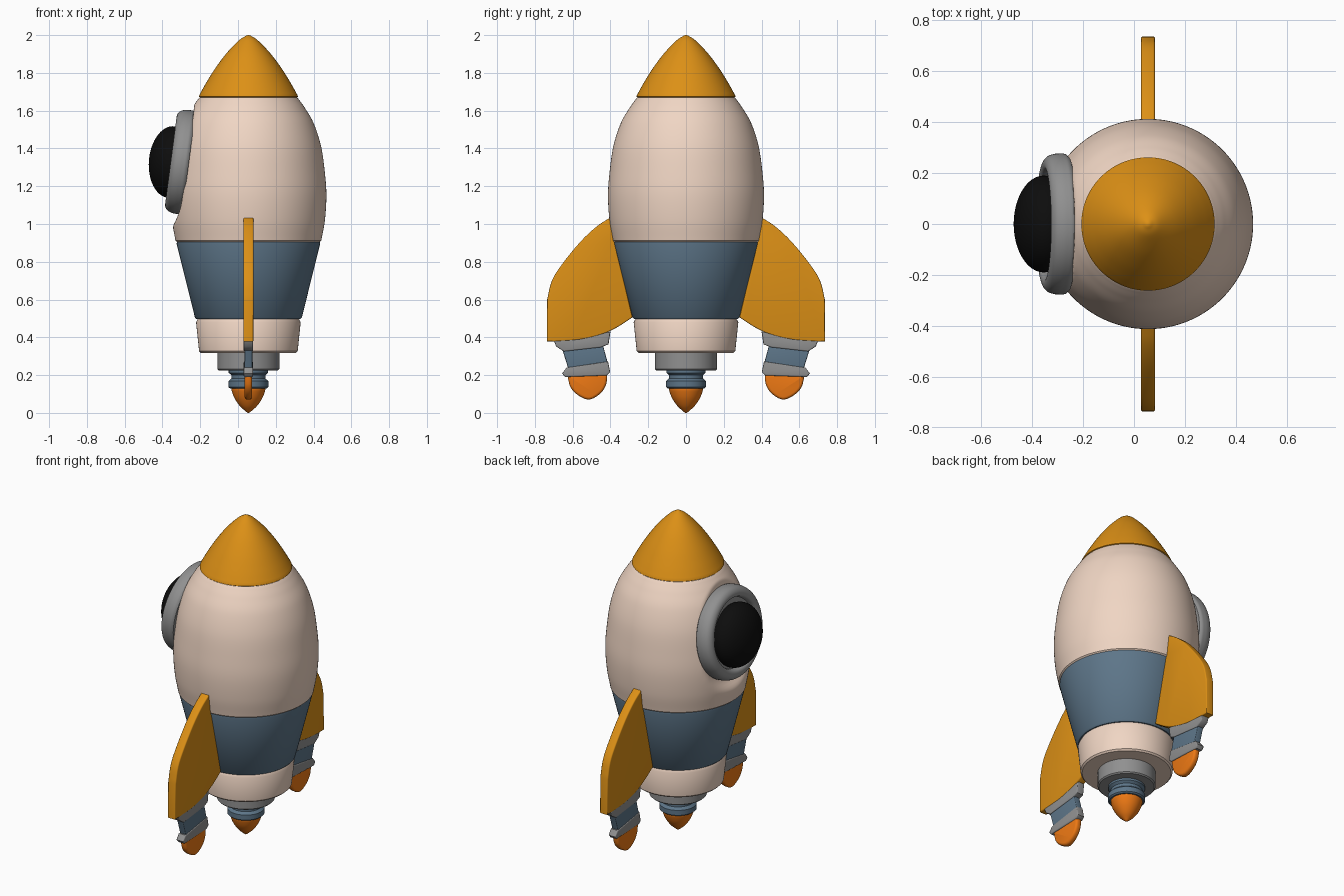
import bpy, bmesh, math
from mathutils import Vector, Matrix

if "Cube" in bpy.data.objects:
    bpy.data.objects.remove(bpy.data.objects["Cube"])

AX = 0.055          # x of the rocket's main axis


def material(name, rgb):
    m = bpy.data.materials.new(name)
    m.diffuse_color = (*rgb, 1)
    m.use_nodes = True
    m.node_tree.nodes["Principled BSDF"].inputs["Base Color"].default_value = m.diffuse_color
    return m


CREAM = material("cream", (0.87, 0.67, 0.55))
BLUE = material("slate_blue", (0.11, 0.18, 0.25))
AMBER = material("amber", (0.72, 0.28, 0.008))
FLAME = material("flame_orange", (0.85, 0.19, 0.007))
BLACK = material("black", (0.004, 0.004, 0.004))
GREY = material("grey", (0.28, 0.28, 0.28))


def spline(pts, n=6):
    """Smooth curve through the points."""
    p = [Vector(q) for q in pts]
    p = [2 * p[0] - p[1]] + p + [2 * p[-1] - p[-2]]
    out = []
    for a, b, c, d in zip(p, p[1:], p[2:], p[3:]):
        for i in range(n):
            t = i / n
            out.append(0.5 * (2 * b + (c - a) * t + (2 * a - 5 * b + 4 * c - d) * t * t
                              + (3 * b - a - 3 * c + d) * t ** 3))
    return [tuple(v) for v in out] + [tuple(pts[-1])]


def finish(bm, name, mat, angle=35):
    bmesh.ops.recalc_face_normals(bm, faces=bm.faces)
    me = bpy.data.meshes.new(name)
    bm.to_mesh(me)
    bm.free()
    me.materials.append(mat)
    ob = bpy.data.objects.new(name, me)
    bpy.context.collection.objects.link(ob)
    bpy.ops.object.select_all(action='DESELECT')
    ob.select_set(True)
    bpy.context.view_layer.objects.active = ob
    bpy.ops.object.shade_smooth_by_angle(angle=math.radians(angle))
    return ob


def lathe(name, prof, mat, origin=(AX, 0, 0), axis=(0, 0, 1), seg=96):
    """Revolve (radius, height) points; ends are closed onto the axis."""
    prof = [(0, prof[0][1])] + list(prof) + [(0, prof[-1][1])]
    bm = bmesh.new()
    vs = [bm.verts.new((r, 0, h)) for r, h in prof]
    es = [bm.edges.new(e) for e in zip(vs, vs[1:])]
    bmesh.ops.spin(bm, geom=vs + es, cent=(0, 0, 0), axis=(0, 0, 1),
                   angle=math.tau, steps=seg, use_duplicate=False)
    bmesh.ops.remove_doubles(bm, verts=bm.verts, dist=1e-5)
    rot = Vector(axis).to_track_quat('Z', 'Y').to_matrix().to_4x4()
    bm.transform(Matrix.Translation(origin) @ rot)
    return finish(bm, name, mat)


def plate(name, outline, mat, side, thick, bevel):
    """Flat part in the y-z plane with softened rims."""
    bm = bmesh.new()
    f = bm.faces.new([bm.verts.new((AX - thick / 2, side * y, z)) for y, z in outline])
    top = bmesh.ops.extrude_face_region(bm, geom=[f])
    bmesh.ops.translate(bm, vec=(thick, 0, 0),
                        verts=[v for v in top["geom"] if isinstance(v, bmesh.types.BMVert)])
    bmesh.ops.recalc_face_normals(bm, faces=bm.faces)
    rims = [e for e in bm.edges if abs(e.verts[0].co.x - e.verts[1].co.x) < 1e-6]
    bmesh.ops.bevel(bm, geom=rims, offset=bevel, segments=3, profile=0.5, affect='EDGES')
    return finish(bm, name, mat, 40)


# nose cone
lathe("nose_cone", [(0.252, 1.668), (0.262, 1.674)] + spline(
    [(0.26, 1.682), (0.225, 1.745), (0.175, 1.825), (0.115, 1.905), (0.05, 1.972), (0.012, 1.997)])
    + [(0.004, 2.0)], AMBER)

# main hull, flattened where the window sits
hull = lathe("hull", [(0.378, 0.905)] + spline(
    [(0.386, 0.912), (0.405, 1.02), (0.413, 1.15), (0.405, 1.27), (0.385, 1.41),
     (0.347, 1.53), (0.302, 1.61), (0.267, 1.66)], 8) + [(0.258, 1.67)], CREAM, seg=128)
WIN = Vector((-0.265, 0, 1.325))
N = Vector((-0.99, 0, 0.13)).normalized()
for v in hull.data.vertices:
    d = v.co - WIN
    h = d.dot(N) - 0.005
    r = (d - N * d.dot(N)).length
    if h > 0 and r < 0.36:
        k = min(1, (0.36 - r) / 0.09)
        v.co -= N * h * k * k * (3 - 2 * k)

# window frame and dark glass
lathe("window_frame", [(0.265, -0.005), (0.275, 0.005)] + spline(
    [(0.277, 0.015), (0.276, 0.045), (0.267, 0.072), (0.25, 0.087), (0.23, 0.091),
     (0.214, 0.083), (0.207, 0.06)], 4), GREY, WIN, N)
lathe("window_glass", [(0.19 * math.cos(a), 0.118 * math.sin(a))
                       for a in [math.radians(-40 + i * 129 / 24) for i in range(25)]],
      BLACK, (-0.354, 0, 1.328), (-1, 0, 0.08))

# lower hull sections and main engine
lathe("blue_skirt", [(0.275, 0.497), (0.283, 0.505), (0.380, 0.895), (0.378, 0.91)], BLUE)
lathe("lower_ring", [(0.252, 0.318), (0.261, 0.327), (0.277, 0.48), (0.268, 0.497)], CREAM)
lathe("engine_plate", [(0.157, 0.225), (0.164, 0.232), (0.164, 0.32)], GREY)
lathe("engine_neck", [(0.098, 0.13), (0.106, 0.137), (0.106, 0.168), (0.098, 0.175),
                      (0.09, 0.182), (0.09, 0.2), (0.104, 0.212), (0.104, 0.228)], BLUE)
lathe("engine_flame", [(0.003, 0.0)] + spline(
    [(0.012, 0.006), (0.045, 0.036), (0.072, 0.075), (0.088, 0.115), (0.09, 0.135)]), FLAME)

# fins, each with a small slanted thruster
fin = spline([(0.40, 1.035), (0.475, 0.985), (0.56, 0.905), (0.656, 0.787), (0.71, 0.70),
              (0.735, 0.60)], 4) + [(0.737, 0.378)] + spline(
    [(0.69, 0.378), (0.56, 0.388), (0.445, 0.416), (0.365, 0.453), (0.283, 0.506)], 4) \
    + [(0.375, 0.895), (0.385, 0.915)]
collar = [(0.40, 0.43), (0.41, 0.363), (0.45, 0.347), (0.646, 0.325), (0.688, 0.352),
          (0.70, 0.385), (0.56, 0.395), (0.445, 0.425)]
neck = [(0.44, 0.36), (0.413, 0.26), (0.622, 0.23), (0.656, 0.34)]
cuff = [(0.413, 0.273), (0.401, 0.215), (0.42, 0.198), (0.64, 0.19), (0.656, 0.209),
        (0.632, 0.24)]
flame = [(0.418, 0.21)] + spline([(0.417, 0.185), (0.425, 0.145), (0.453, 0.103), (0.513, 0.07),
                                  (0.575, 0.096), (0.612, 0.137), (0.625, 0.185)], 3) + [(0.626, 0.2)]
for side, tag in ((1, "back"), (-1, "front")):
    plate(tag + "_fin", fin, AMBER, side, 0.054, 0.007)
    plate(tag + "_thruster_collar", collar, GREY, side, 0.05, 0.007)
    plate(tag + "_thruster_neck", neck, BLUE, side, 0.042, 0.006)
    plate(tag + "_thruster_cuff", cuff, GREY, side, 0.05, 0.007)
    plate(tag + "_thruster_flame", flame, FLAME, side, 0.04, 0.014)
